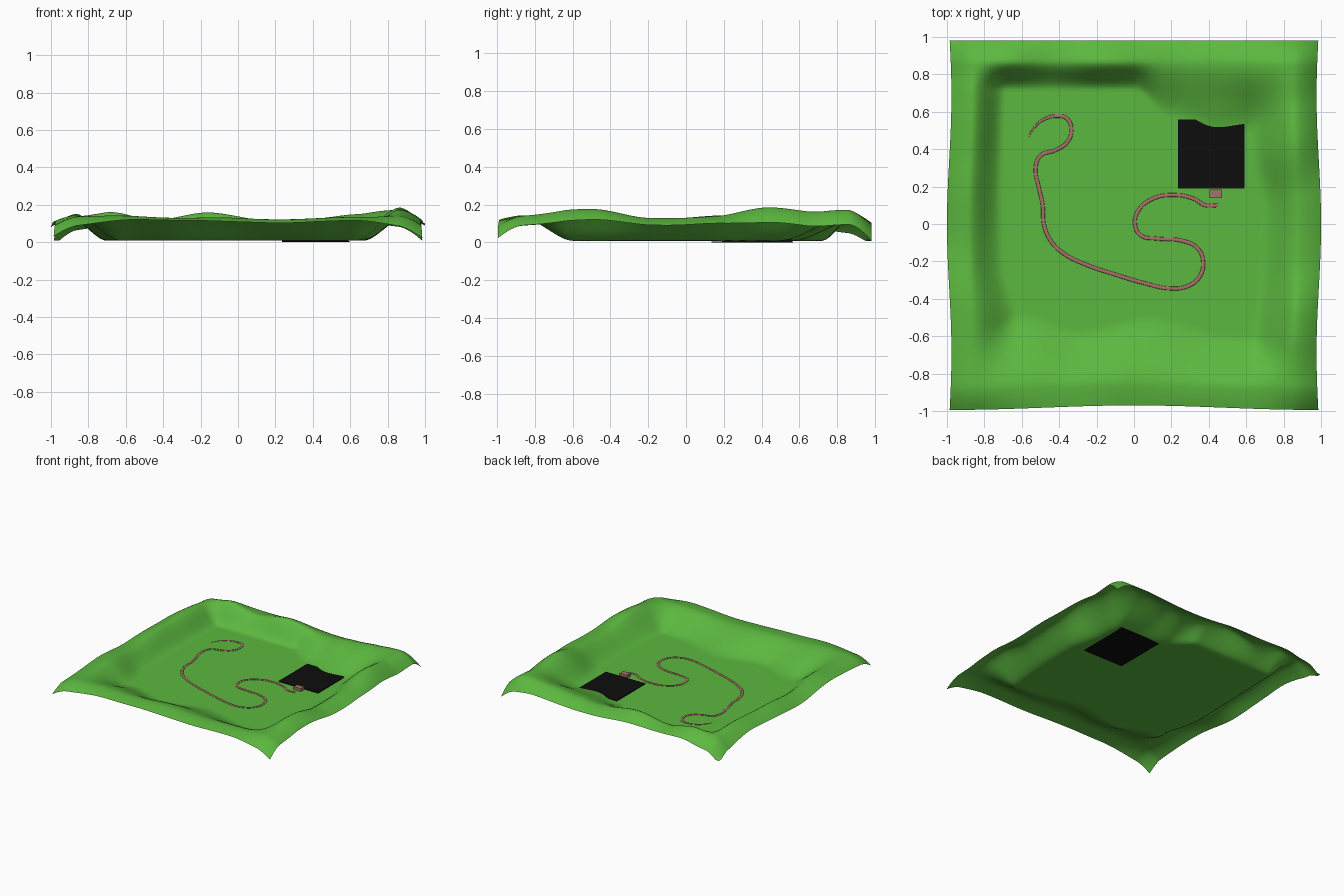
import bpy, bmesh, math

if "Cube" in bpy.data.objects:
    bpy.data.objects.remove(bpy.data.objects["Cube"])


def material(name, rgb):
    m = bpy.data.materials.new(name)
    m.diffuse_color = (*rgb, 1)
    m.use_nodes = True
    m.node_tree.nodes["Principled BSDF"].inputs["Base Color"].default_value = m.diffuse_color
    return m


GREEN = material("grass_green", (0.107, 0.48, 0.05))
PINK = material("path_pink_brown", (0.40, 0.16, 0.14))
BROWN = material("step_brown", (0.34, 0.18, 0.12))
BLACK = material("black", (0.004, 0.004, 0.004))

FLAT = 0.008


def smooth(t):
    t = max(0.0, min(1.0, t))
    return t * t * (3 - 2 * t)


def table(pts, s):
    """Smooth interpolation of (position, value) pairs."""
    if s <= pts[0][0]:
        return pts[0][1]
    for (a, va), (b, vb) in zip(pts, pts[1:]):
        if s <= b:
            return va + (vb - va) * smooth((s - a) / (b - a))
    return pts[-1][1]


# For each side: crest height, outer edge height, foot distance from the edge
SIDES = {
    "right": ([(-1, .13), (-.5, .18), (-.2, .13), (.15, .14), (.45, .19), (.75, .155), (1, .16)],
              [(-1, .08), (-.5, .12), (-.2, .09), (.2, .10), (.45, .11), (.75, .08), (1, .09)],
              [(-1, .40), (-.3, .33), (.1, .33), (.4, .38), (1, .36)]),
    "left": ([(-1, .14), (-.5, .145), (-.1, .125), (.3, .145), (.7, .15), (1, .13)],
             [(-1, .09), (-.5, .11), (0, .08), (.5, .10), (1, .05)],
             [(-1, .42), (-.5, .36), (-.2, .30), (.6, .29), (1, .32)]),
    "back": ([(-1, .13), (-.7, .16), (-.45, .12), (-.15, .16), (.25, .11), (.4, .125), (.65, .15), (.9, .185)],
             [(-1, .06), (-.6, .10), (-.2, .10), (.3, .07), (.7, .10), (1, .09)],
             [(-.6, .27), (0, .27), (.2, .42), (.45, .53), (.65, .50), (.9, .35)]),
    "front": ([(-1, .13), (-.6, .14), (-.1, .13), (.3, .12), (.65, .14), (1, .14)],
              [(-1, .08), (-.5, .12), (0, .112), (.3, .10), (.65, .118), (1, .08)],
              [(-.8, .45), (-.6, .52), (-.3, .42), (.1, .50), (.5, .40), (1, .38)]),
}


def height(x, y):
    keep, crest, weight, drop = 1.0, 0.0, 1e-6, 0.0
    for name, d, s in (("right", 1 - x, y), ("left", 1 + x, y),
                       ("back", 1 - y, x), ("front", 1 + y, x)):
        c, e, w = (table(t, s) for t in SIDES[name])
        r = smooth((w - d) / (w - 0.11))
        keep *= 1 - r
        crest += c * r
        weight += r
        drop += (c - e) * max(0, 1 - d / 0.13) ** 1.7
    rise = 1 - keep
    bumps = .010 * math.sin(9 * x + 5 * y) * math.sin(8 * y - 3 * x + 1)
    return FLAT + rise * (crest / weight - FLAT + bumps * (1 - abs(2 * rise - 1) * .5)) - drop


# Ground sheet: flat basin with a rolling rim
N = 120
bm = bmesh.new()
bmesh.ops.create_grid(bm, x_segments=N, y_segments=N, size=1)
for v in bm.verts:
    x, y = v.co.x, v.co.y
    v.co = (x * (.988 + .012 * math.cos(4.5 * y)),
            y * (.982 - .012 * math.cos(3.2 * x) * (y < 0) * abs(y)),
            max(FLAT, height(x, y)))
for f in bm.faces:
    f.smooth = True
me = bpy.data.meshes.new("ground")
bm.to_mesh(me)
bm.free()
me.materials.append(GREEN)
bpy.context.collection.objects.link(bpy.data.objects.new("ground", me))

# Winding path: flattened tube along a smooth curve
PATH = [(.45, .10), (.38, .10), (.32, .135), (.2, .155), (.1, .135), (.025, .075), (.005, 0),
        (.035, -.06), (.12, -.078), (.25, -.088), (.34, -.13), (.37, -.21), (.345, -.29),
        (.28, -.335), (.2, -.345), (.05, -.315), (-.1, -.27), (-.25, -.22), (-.38, -.155),
        (-.445, -.09), (-.482, 0), (-.488, .1), (-.51, .2), (-.526, .3), (-.5, .365),
        (-.42, .395), (-.355, .44), (-.335, .51), (-.36, .565), (-.41, .577), (-.48, .56),
        (-.53, .52), (-.565, .465)]
cu = bpy.data.curves.new("path", "CURVE")
cu.dimensions = "3D"
cu.resolution_u = 6
cu.bevel_depth = 0.010
cu.bevel_resolution = 2
sp = cu.splines.new("BEZIER")
sp.bezier_points.add(len(PATH) - 1)
for i, (p, (x, y)) in enumerate(zip(sp.bezier_points, PATH)):
    p.co = (x, y, 0)
    p.handle_left_type = p.handle_right_type = "AUTO"
    p.radius = min(1, .35 + (len(PATH) - 1 - i) * .2)   # thins out at the far end
cu.materials.append(PINK)
path = bpy.data.objects.new("path", cu)
path.scale.z = 0.35
path.location.z = FLAT + 0.0036
bpy.context.collection.objects.link(path)


def box(name, x0, x1, y0, y1, z0, z1, mat):
    bpy.ops.mesh.primitive_cube_add(size=1, location=((x0 + x1) / 2, (y0 + y1) / 2, (z0 + z1) / 2))
    o = bpy.context.object
    o.name = name
    o.scale = (x1 - x0, y1 - y0, z1 - z0)
    o.data.materials.append(mat)


# Black slab: wider footing under the sheet, top plate running into the hill
box("slab_footing", .235, .595, .135, .565, 0, .005, BLACK)
box("slab_top", .235, .592, .19, .56, .004, .014, BLACK)

# Small step in front of the slab
box("step", .405, .47, .14, .185, FLAT, .032, BROWN)
